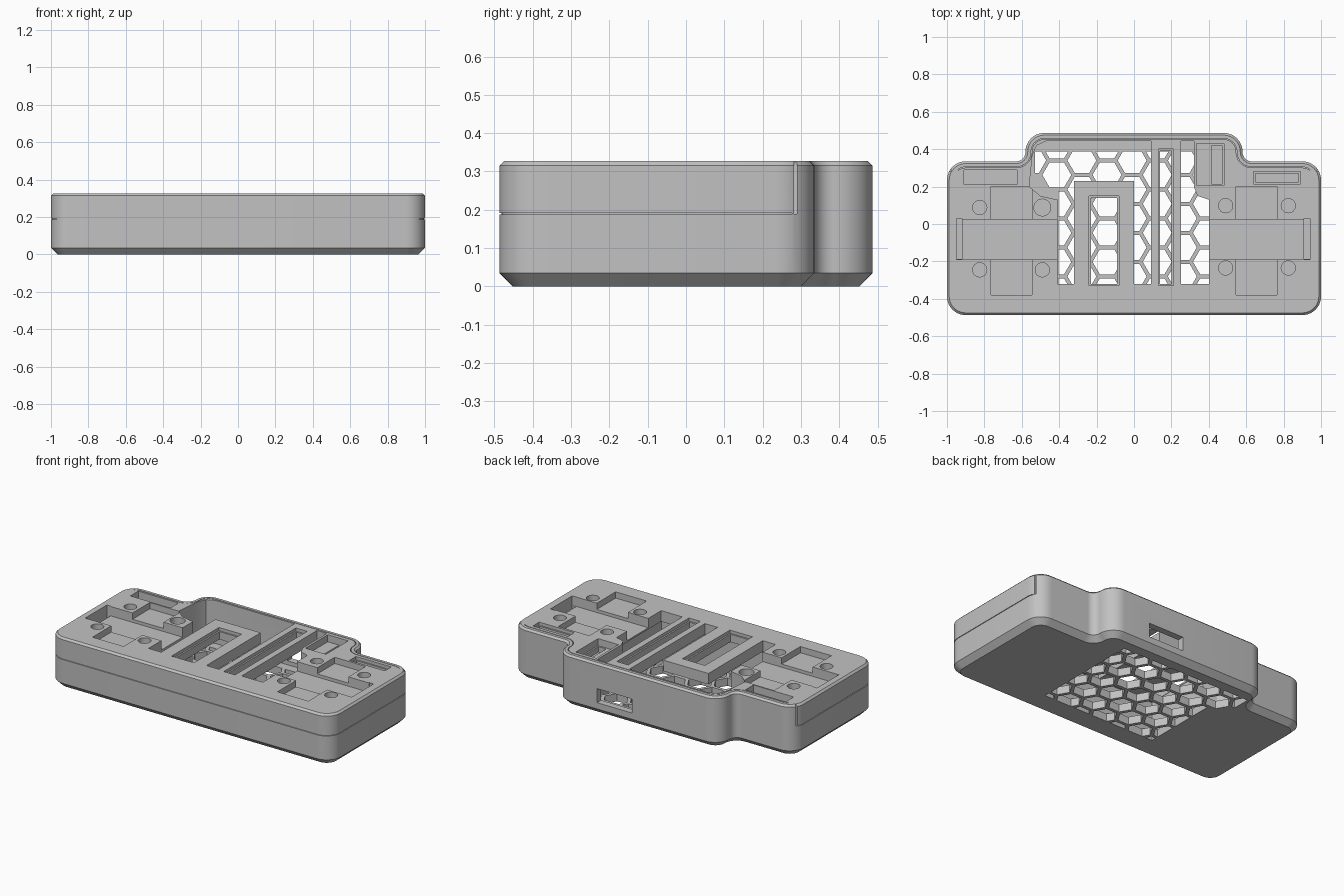
import bpy, math
from math import cos, sin, pi

cube = bpy.data.objects.get("Cube")
if cube:
    bpy.data.objects.remove(cube, do_unlink=True)

grey = bpy.data.materials.new("warm grey plastic")
grey.use_nodes = True
colour = (0.54, 0.54, 0.54, 1)
grey.diffuse_color = colour
grey.node_tree.nodes["Principled BSDF"].inputs["Base Color"].default_value = colour

TOP = 0.327
FLOOR = 0.05
SEAM = 0.19
INSIDE = 0.12      # a height within the hollow chamber
OVER = TOP + 0.1


def outline(d):
    """Plan of the case, inset by d, counter-clockwise."""
    r, k = 0.1 - d, 0.05 + d
    w, b, f, m, t = 1 - d, 0.58 - d, -0.487 + d, 0.335 - d, 0.487 - d
    # arc centre, radius, start angle, sweep direction (right half, front to back)
    arcs = [(w - r, f + r, r, -90, 1), (w - r, m - r, r, 0, 1),
            (b + k, m + k, k, 270, -1), (b - r, t - r, r, 0, 1)]
    half = []
    for cx, cy, rad, start, way in arcs:
        for i in range(11):
            a = math.radians(start + way * 9 * i)
            half.append((cx + rad * cos(a), cy + rad * sin(a)))
    return half + [(-x, y) for x, y in reversed(half)]


def loft(name, rings):
    """Solid through stacked rings of (points, height)."""
    n = len(rings[0][0])
    verts = [(x, y, z) for pts, z in rings for x, y in pts]
    faces = [tuple(reversed(range(n))), tuple(range(len(verts) - n, len(verts)))]
    for k in range(len(rings) - 1):
        for i in range(n):
            j = (i + 1) % n
            faces.append((k * n + i, k * n + j, k * n + n + j, k * n + n + i))
    mesh = bpy.data.meshes.new(name)
    mesh.from_pydata(verts, [], faces)
    obj = bpy.data.objects.new(name, mesh)
    bpy.context.scene.collection.objects.link(obj)
    return obj


def area(pts):
    return sum(a[0] * b[1] - b[0] * a[1] for a, b in zip(pts, pts[1:] + pts[:1]))


# Case body with a wide bottom chamfer and a fine top one
case = loft("case_body", [(outline(0.035), 0), (outline(0), 0.035),
                          (outline(0), TOP - 0.012), (outline(0.012), TOP)])
case.data.materials.append(grey)


def cut(pts, z0, z1=OVER):
    """Carve a vertical prism out of the case."""
    if area(pts) < 0:
        pts = pts[::-1]
    tool = loft("cutter", [(pts, z0), (pts, z1)])
    tool.hide_render = True
    mod = case.modifiers.new("cut", "BOOLEAN")
    mod.operation, mod.solver, mod.object = "DIFFERENCE", "EXACT", tool
    bpy.context.view_layer.objects.active = case
    bpy.ops.object.modifier_apply(modifier=mod.name)
    bpy.data.objects.remove(tool, do_unlink=True)


def rect(x0, x1, y0, y1):
    return [(x0, y0), (x1, y0), (x1, y1), (x0, y1)]


def circle(x, y, r, n=24):
    return [(x + r * cos(2 * pi * i / n), y + r * sin(2 * pi * i / n)) for i in range(n)]


# Chamber under a thin lid, widening at the back left, and the port in the back wall
cut([(-0.412, -0.33), (0.405, -0.33), (0.405, 0.445), (-0.472, 0.445), (-0.522, 0.422),
     (-0.545, 0.372), (-0.562, 0.2), (-0.502, 0.148), (-0.412, 0.128)], FLOOR, TOP - 0.07)
cut(rect(0.04, 0.29, 0.43, 0.6), 0.075, 0.165)

# Openings in the lid
cut([(-0.41, -0.32), (-0.32, -0.32), (-0.32, 0.23), (0, 0.23), (0, -0.32),
     (0.09, -0.32), (0.09, 0.443), (-0.47, 0.443), (-0.52, 0.42), (-0.543, 0.37),
     (-0.56, 0.2), (-0.5, 0.15), (-0.41, 0.13)], INSIDE)
cut([(0.25, -0.32), (0.4, -0.32), (0.4, 0.13), (0.34, 0.15), (0.32, 0.2),
     (0.32, 0.443), (0.25, 0.443)], INSIDE)

# Framed through slots with a stepped lip
for x0, x1, y1 in [(-0.24, -0.08, 0.15), (0.13, 0.21, 0.4)]:
    cut(rect(x0, x1, -0.33, y1), TOP - 0.02)
    cut(rect(x0 + 0.01, x1 - 0.01, -0.32, y1 - 0.01), INSIDE)

# Switch pockets on both wings: cross recess, deeper channel, end slit, pin holes
for side, dy, end in [(-1, 0, 0.95), (1, 0.01, 0.94)]:
    cut(rect(side * 0.545, side * 0.765, -0.38, 0.2), TOP - 0.04)
    cut(rect(side * 0.395, side * end, -0.19, 0.025), TOP - 0.06)
    cut(rect(side * (end - 0.03), side * end, -0.188, 0.03), TOP - 0.1)
    for x in (0.49, 0.825):
        for y in (0.088, -0.245):
            if side > 0 or x > 0.5 or y < 0:
                cut(circle(side * x, y + dy, 0.038), TOP - 0.075)

# Screw hole beside the chamber
cut(circle(-0.49, 0.088, 0.045), SEAM - 0.01)

# Back pockets
cut(rect(-0.91, -0.625, 0.21, 0.29), TOP - 0.06)
cut(rect(0.64, 0.89, 0.215, 0.28), TOP - 0.02)
cut(rect(0.65, 0.88, 0.225, 0.27), TOP - 0.06)
cut(rect(0.335, 0.48, 0.205, 0.43), TOP - 0.045)
cut(rect(0.415, 0.47, 0.215, 0.42), TOP - 0.08)


def clip(pts, axis, limit, sign):
    """Keep the part of a convex polygon where sign * coordinate <= sign * limit."""
    result = []
    for a, b in zip(pts, pts[1:] + pts[:1]):
        da, db = sign * (a[axis] - limit), sign * (b[axis] - limit)
        if da <= 0:
            result.append(a)
        if da * db < 0:
            t = da / (da - db)
            result.append((a[0] + t * (b[0] - a[0]), a[1] + t * (b[1] - a[1])))
    return result


# Honeycomb vent through the floor, trimmed to the chamber
PITCH, RIB = 0.155, 0.021
STEP = PITCH * cos(pi / 6)
for col in range(-5, 5):
    for row in range(-4, 5):
        cx = col * STEP - 0.01
        cy = row * PITCH + (col % 2) * PITCH / 2 + 0.03
        left = -0.53 if cy > 0.2 else -0.405
        pts = circle(cx, cy, (PITCH - RIB) / (2 * cos(pi / 6)), 6)
        for axis, limit, sign in [(0, left, -1), (0, 0.4, 1), (1, -0.322, -1), (1, 0.387, 1)]:
            pts = clip(pts, axis, limit, sign)
        if len(pts) > 2 and abs(area(pts)) > 0.002:
            cut(pts, -0.1, FLOOR + 0.02)


# Seam between lid and base: round the front and sides, then up and along the back rim
def band(d0, d1, keep, turn=0):
    """Open strip between two insets, of the points that pass keep, begun at turn."""
    sides = []
    for d in (d0, d1):
        pts = [p for p in outline(d) if keep(p)]
        start = len(pts) // 2 * turn
        sides.append(pts[start:] + pts[:start])
    return sides[0] + sides[1][::-1]


cut(band(-0.02, 0.006, lambda p: p[1] < 0.285, 1), SEAM - 0.002, SEAM + 0.002)
cut(band(0.03, 0.034, lambda p: p[1] > 0.285), TOP - 0.02)
for side in (-1, 1):
    cut(rect(side * 0.975, side * 1.1, 0.282, 0.29), SEAM - 0.001)

bpy.ops.object.select_all(action="DESELECT")
case.select_set(True)
bpy.context.view_layer.objects.active = case
bpy.ops.object.shade_smooth_by_angle(angle=math.radians(25))
